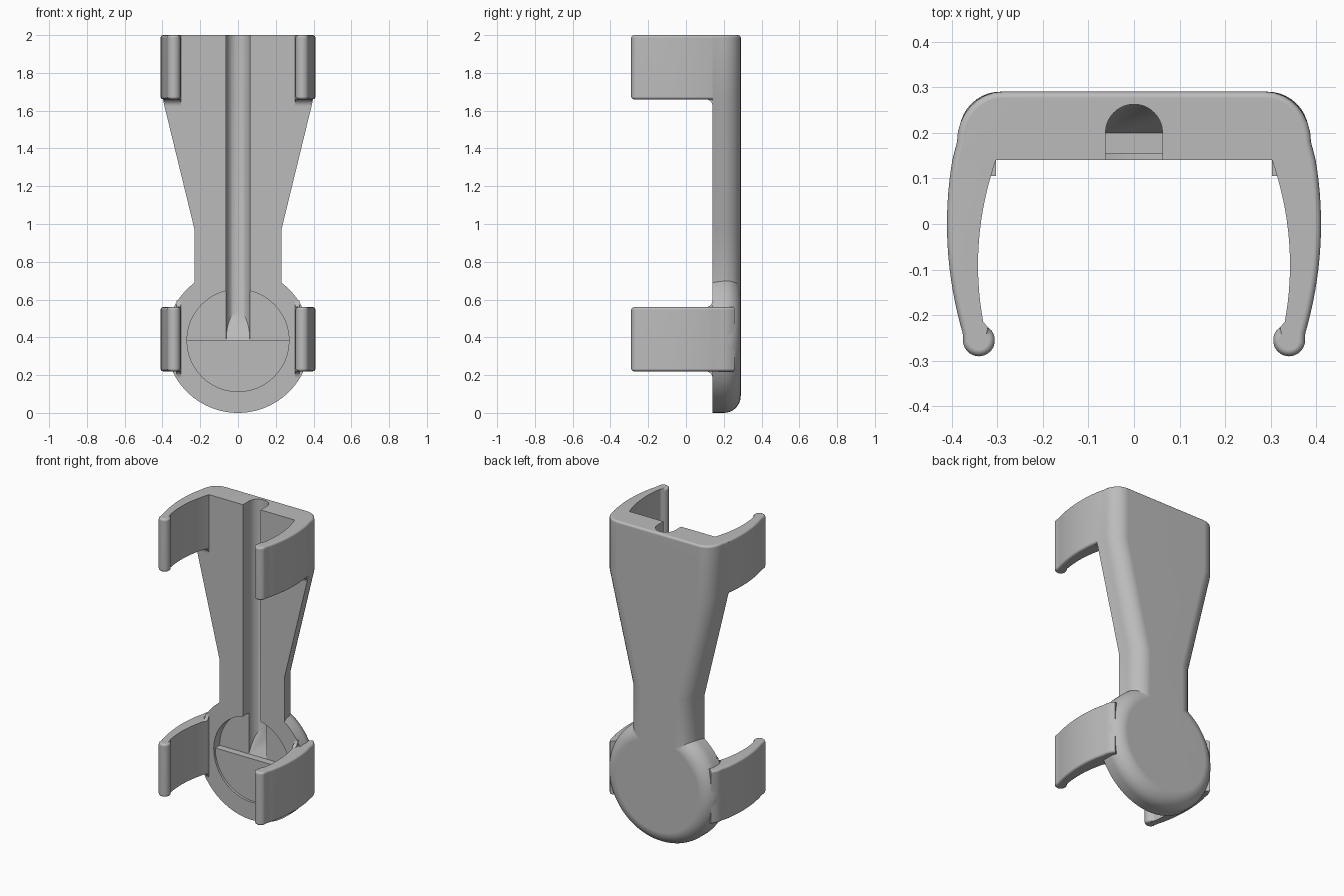
import bpy, bmesh
from math import sin, cos, pi, radians
from mathutils import Vector

cube = bpy.data.objects.get("Cube")
if cube:
    bpy.data.objects.remove(cube, do_unlink=True)

FRONT, BACK, TOP = 0.14, 0.29, 2.0
DISC_R = DISC_Z = 0.383

grey = bpy.data.materials.new("plain_grey")
grey.use_nodes = True
grey.diffuse_color = (0.5, 0.5, 0.5, 1)
grey.node_tree.nodes["Principled BSDF"].inputs["Base Color"].default_value = (0.5, 0.5, 0.5, 1)


def finish(name, bm):
    bmesh.ops.recalc_face_normals(bm, faces=bm.faces)
    mesh = bpy.data.meshes.new(name)
    bm.to_mesh(mesh)
    bm.free()
    mesh.materials.append(grey)
    obj = bpy.data.objects.new(name, mesh)
    bpy.context.collection.objects.link(obj)
    return obj


def loft(rings):
    """Join equal-length closed rings of points and cap both ends."""
    bm = bmesh.new()
    loops = [[bm.verts.new(p) for p in ring] for ring in rings]
    n = len(loops[0])
    for a, b in zip(loops, loops[1:]):
        for i in range(n):
            j = (i + 1) % n
            bm.faces.new((a[i], a[j], b[j], b[i]))
    bm.faces.new(loops[0])
    bm.faces.new(loops[-1])
    bmesh.ops.recalc_face_normals(bm, faces=bm.faces)
    bm.verts.index_update()
    return bm


def arc(cx, cy, r, start, end, steps):
    angles = [radians(start + (end - start) * i / steps) for i in range(steps + 1)]
    return [(cx + r * cos(a), cy + r * sin(a)) for a in angles]


def round_rim(bm, rule):
    """Round the level edges whose two vertices satisfy the rule."""
    edges = [e for e in bm.edges
             if abs(e.verts[0].co.z - e.verts[1].co.z) < 1e-5 and rule(*e.verts)]
    bmesh.ops.bevel(bm, geom=edges, offset=0.014, segments=3, profile=0.5, affect='EDGES')


def apply_boolean(obj, other, operation):
    mod = obj.modifiers.new("boolean", 'BOOLEAN')
    mod.operation, mod.solver, mod.object = operation, 'EXACT', other
    bpy.context.view_layer.objects.active = obj
    bpy.ops.object.modifier_apply(modifier=mod.name)
    bpy.data.objects.remove(other, do_unlink=True)


# Tapered stem with rounded back edges
def corner(w):
    turns = [i * pi / 16 for i in range(9)]
    return [(w, FRONT)] + [(w - 0.01 - 0.1 * (1 - cos(t)), 0.18 + 0.11 * sin(t)) for t in turns]


def section(w, z):
    right = corner(w)
    return [(x, y, z) for x, y in right] + [(-x, y, z) for x, y in reversed(right)]


bm = loft([section(0.23, 0.45), section(0.23, 0.97), section(0.398, 1.66), section(0.398, TOP)])
round_rim(bm, lambda a, b: a.co.z > TOP - 0.001 and max(a.co.y, b.co.y) > FRONT + 0.001)
body = finish("body", bm)

# Round base with a softened back rim
profile = [(DISC_R, FRONT)] + arc(DISC_R - 0.09, BACK - 0.09, 0.09, 0, 90, 10)
rings = [[(r * cos(a), y, DISC_Z + r * sin(a)) for a in (2 * pi * i / 96 for i in range(96))]
         for r, y in profile]
apply_boolean(body, finish("base_disc", loft(rings)), 'UNION')

# Round front recess: shallow below, deep above
for name, end, depth in (("shallow_cutter", 360, 0.155), ("deep_cutter", 180, 0.2)):
    pts = arc(0, DISC_Z, 0.27, 0, end, 48)
    if end == 360:
        pts.pop()
    bm = loft([[(x, y, z) for x, z in pts] for y in (0.05, depth)])
    apply_boolean(body, finish(name, bm), 'DIFFERENCE')

# Round-bottomed channel with a ramp at its lower end
half = 0.0625
pts = [(half, 0.05)] + arc(0, 0.2, half, 0, 180, 20) + [(-half, 0.05)]
bm = loft([[(x, y, z) for x, y in pts] for z in (DISC_Z, 2.1)])
bmesh.ops.bisect_plane(bm, geom=bm.verts[:] + bm.edges[:] + bm.faces[:],
                       plane_co=Vector((0, 0.2, DISC_Z)),
                       plane_no=Vector((0, 0.155, -half)), clear_outer=True)
bmesh.ops.holes_fill(bm, edges=[e for e in bm.edges if e.is_boundary], sides=0)
apply_boolean(body, finish("channel_cutter", bm), 'DIFFERENCE')

parts = [body]


# Curved gripping arms with a bead at the tip
def arm(name, side, z0, z1, tail):
    steps = 16
    outer = [(0.41 - 0.6 * y * y, y) for y in (FRONT - 0.38 * i / steps for i in range(steps + 1))]
    bead = arc(0.34, -0.255, 0.035, -10, -235, 14)
    inner = [(0.342 - 0.74 * (y + 0.09) ** 2, y)
             for y in (-0.215 + 0.355 * i / steps for i in range(steps + 1))]
    back = [p for p in reversed(corner(0.398)[1:]) if p[1] < 0.265] if tail else []
    start = [(0.303, 0.22)] if tail else []
    rim = back + outer + bead
    pts = start + rim + inner
    bm = loft([[(x, y, z) for x, y in pts] for z in (z0, z1)])
    on_rim = range(len(start), len(start) + len(rim))
    round_rim(bm, lambda a, b: a.index % len(pts) in on_rim and b.index % len(pts) in on_rim)
    for v in bm.verts:
        v.co.x *= side
    parts.append(finish(name, bm))


# Small concave fillet where an arm meets the front face
def fillet(name, side, z, direction, width):
    r = 0.035
    pts = [(FRONT + 0.01, 0), (FRONT + 0.01, r)] + [
        (FRONT - r + r * cos(t), r - r * sin(t)) for t in (i * pi / 16 for i in range(9))]
    bm = loft([[(side * x, y, z + direction * h) for y, h in pts] for x in (0.303, width)])
    parts.append(finish(name, bm))


for label, side in (("left", 1), ("right", -1)):
    arm("upper_arm_" + label, side, 1.66, TOP, False)
    arm("lower_arm_" + label, side, 0.22, 0.56, True)
    fillet("upper_fillet_" + label, side, 1.66, -1, 0.388)
    fillet("lower_fillet_top_" + label, side, 0.56, 1, 0.326)
    fillet("lower_fillet_bottom_" + label, side, 0.22, -1, 0.326)

# Smooth rounded surfaces while keeping crisp edges
bpy.ops.object.select_all(action='DESELECT')
for obj in parts:
    obj.select_set(True)
bpy.context.view_layer.objects.active = body
bpy.ops.object.shade_smooth_by_angle(angle=radians(32))
for obj in parts:
    mod = obj.modifiers.new("even_normals", 'WEIGHTED_NORMAL')
    mod.keep_sharp = True
